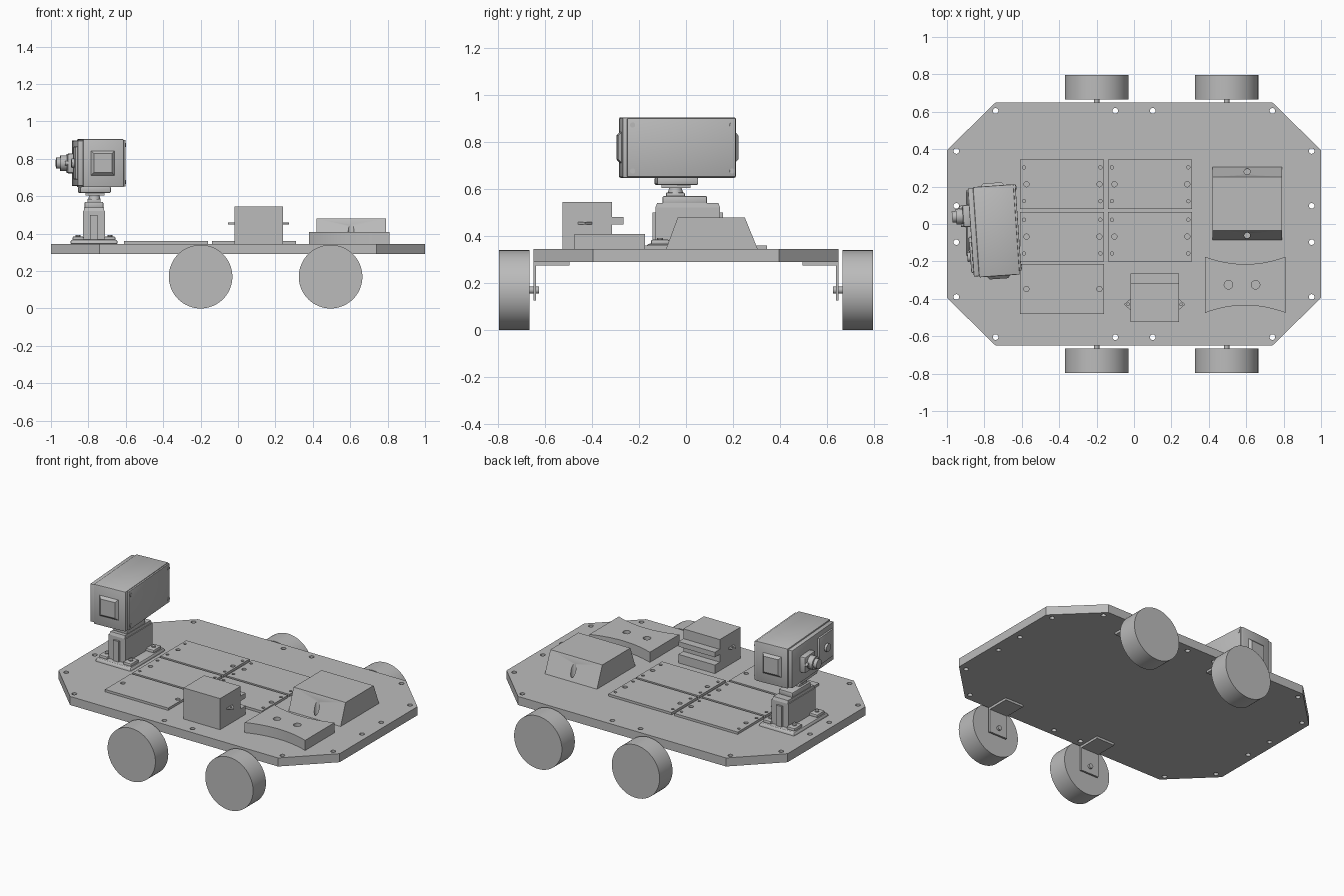
import bpy
import bmesh
import math
from mathutils import Matrix, Vector

if "Cube" in bpy.data.objects:
    bpy.data.objects.remove(bpy.data.objects["Cube"], do_unlink=True)

grey = bpy.data.materials.new("plain grey")
grey.use_nodes = True
grey.diffuse_color = (0.5, 0.5, 0.5, 1)
grey.node_tree.nodes["Principled BSDF"].inputs["Base Color"].default_value = (0.5, 0.5, 0.5, 1)

parts = []
AXES = {
    "z": Matrix.Identity(4),
    # local x, y, z become world y, z, x
    "x": Matrix(((0, 0, 1, 0), (1, 0, 0, 0), (0, 1, 0, 0), (0, 0, 0, 1))),
    # local x, y, z become world z, x, y
    "y": Matrix(((0, 1, 0, 0), (0, 0, 1, 0), (1, 0, 0, 0), (0, 0, 0, 1))),
}


def add(name, bm, frame=None):
    bmesh.ops.recalc_face_normals(bm, faces=bm.faces)
    mesh = bpy.data.meshes.new(name)
    bm.to_mesh(mesh)
    bm.free()
    mesh.materials.append(grey)
    ob = bpy.data.objects.new(name, mesh)
    bpy.context.collection.objects.link(ob)
    if frame:
        ob.matrix_world = frame
    parts.append(ob)
    return ob


def box(name, x, y, z, bevel=0, frame=None, top=1.0, axis="z"):
    """Box from (low, high) pairs; top scales the face at the high end of the axis."""
    bm = bmesh.new()
    bmesh.ops.create_cube(bm, size=1)
    i = "xyz".index(axis)
    for v in bm.verts:
        if v.co[i] > 0:
            keep = v.co[i]
            v.co *= top
            v.co[i] = keep
        v.co = Vector([(a + b) / 2 + c * (b - a) for (a, b), c in zip((x, y, z), v.co)])
    if bevel:
        bmesh.ops.bevel(bm, geom=list(bm.edges), offset=bevel, segments=2,
                        profile=0.5, affect="EDGES")
    return add(name, bm, frame)


def cyl(name, centre, r, length, axis="z", sides=32, frame=None, r2=None):
    bm = bmesh.new()
    bmesh.ops.create_cone(bm, cap_ends=True, segments=sides, radius1=r,
                          radius2=r if r2 is None else r2, depth=length)
    bm.transform(Matrix.Translation(centre) @ AXES[axis])
    return add(name, bm, frame)


def prism(name, outline, lo, hi, axis="z", holes=(), frame=None):
    """Extruded outline with round holes given as (u, v, radius)."""
    curve = bpy.data.curves.new(name, "CURVE")
    curve.dimensions, curve.fill_mode = "2D", "BOTH"
    curve.extrude = (hi - lo) / 2
    loops = [outline]
    for u, v, r in holes:
        loops.append([(u + r * math.cos(math.tau * k / 16), v + r * math.sin(math.tau * k / 16))
                      for k in range(16)])
    for loop in loops:
        s = curve.splines.new("POLY")
        s.points.add(len(loop) - 1)
        for p, (u, v) in zip(s.points, loop):
            p.co = (u, v, 0, 1)
        s.use_cyclic_u = True
    tmp = bpy.data.objects.new(name + "_outline", curve)
    bpy.context.collection.objects.link(tmp)
    mesh = bpy.data.meshes.new_from_object(tmp.evaluated_get(bpy.context.evaluated_depsgraph_get()))
    bm = bmesh.new()
    bm.from_mesh(mesh)
    bpy.data.objects.remove(tmp, do_unlink=True)
    bpy.data.curves.remove(curve)
    bpy.data.meshes.remove(mesh)
    bmesh.ops.remove_doubles(bm, verts=bm.verts, dist=0.0001)
    bm.transform(AXES[axis] @ Matrix.Translation((0, 0, (lo + hi) / 2)))
    return add(name, bm, frame)


DECK = 0.345

# Deck with clipped corners and edge holes
deck_holes = [(sx * u, sy * v, 0.015) for sx in (-1, 1) for sy in (-1, 1)
              for u, v in ((0.74, 0.605), (0.1, 0.605), (0.95, 0.39), (0.95, 0.097))]
prism("deck", [(-1, -0.395), (-0.74, -0.65), (0.74, -0.65), (1, -0.395),
               (1, 0.395), (0.74, 0.65), (-0.74, 0.65), (-1, 0.395)], 0.29, DECK, holes=deck_holes)

# Wheels, axles and angle brackets
for x, end in ((-0.2, "rear"), (0.495, "front")):
    for s, side in ((-1, "right"), (1, "left")):
        tag = f"{end}_{side}"
        cyl("wheel_" + tag, (x, s * 0.731, 0.17), 0.17, 0.131, "y", 64)
        cyl("axle_" + tag, (x, s * 0.655, 0.17), 0.015, 0.06, "y", 16)
        prism("bracket_" + tag, [(s * 0.65, 0.125), (s * 0.65, 0.29), (s * 0.495, 0.29),
                                 (s * 0.495, 0.275), (s * 0.638, 0.275), (s * 0.638, 0.125)],
              x - 0.065, x + 0.065, "x")

# Thin circuit panels
for n, (x0, y0) in enumerate(((-0.61, 0.08), (-0.14, 0.08), (-0.61, -0.2), (-0.14, -0.2), (-0.61, -0.48))):
    x1, y1 = x0 + 0.45, y0 + 0.265
    mid = (y0 + y1) / 2
    holes = [(x, mid, 0.014) for x in (x0 + 0.035, x1 - 0.025)]
    if n < 4:
        holes += [(x, mid + d, 0.009) for x in (x0 + 0.022, x1 - 0.02) for d in (-0.09, 0.09)]
    prism(f"panel_{n + 1}", [(x0, y0), (x1, y0), (x1, y1), (x0, y1)], DECK, 0.36, holes=holes)

# Stepped box with ledges at the back and pointed side tabs
prism("stepped_box_base", [(-0.525, DECK), (-0.265, DECK), (-0.265, 0.4), (-0.315, 0.4),
                           (-0.315, 0.45), (-0.525, 0.45)], -0.02, 0.24, "x")
prism("stepped_box_lid", [(-0.525, 0.45), (-0.265, 0.45), (-0.265, 0.482), (-0.315, 0.482),
                          (-0.315, 0.545), (-0.525, 0.545)], -0.02, 0.24, "x")
for s, side in ((-1, "right"), (1, "left")):
    edge = 0.11 + s * 0.129
    prism("box_tab_" + side, [(edge, -0.46), (edge + s * 0.035, -0.43), (edge, -0.4)],
          0.449, 0.459, holes=[(edge + s * 0.012, -0.43, 0.007)])

# Block with two concave sides
steps = [k / 12 for k in range(13)]
lower = [(0.38 + 0.43 * t, -0.475 + 0.16 * t * (1 - t)) for t in steps]
upper = [(x, -0.65 - y) for x, y in reversed(lower)]
prism("concave_block", lower + upper, DECK, 0.41,
      holes=[(0.505, -0.325, 0.023), (0.65, -0.325, 0.023)])

# Sloped housing, drilled through its two slopes
housing = prism("sloped_housing", [(-0.085, DECK), (0.305, DECK), (0.25, 0.48), (-0.035, 0.48)],
                0.42, 0.79, "x")
cutters = []
for y in (-0.062, 0.28):
    cutter = cyl("housing_drill", (0.605, y, 0.43), 0.016, 0.3, sides=24)
    parts.remove(cutter)
    cutter.hide_render = True
    cutters.append(cutter)
    mod = housing.modifiers.new("drill", "BOOLEAN")
    mod.operation, mod.solver, mod.object = "DIFFERENCE", "EXACT", cutter
drilled = bpy.data.meshes.new_from_object(
    housing.evaluated_get(bpy.context.evaluated_depsgraph_get()))
housing.modifiers.clear()
housing.data = drilled
for cutter in cutters:
    bpy.data.objects.remove(cutter, do_unlink=True)

# Camera mount: foot, lugs, servo body and neck
box("mount_foot", (-0.9, -0.64), (-0.175, 0.185), (DECK, 0.368), 0.01, top=0.94)
for s in (-1, 1):
    for t in (-1, 1):
        x, y = -0.77 + s * 0.085, 0.005 + t * 0.115
        box("mount_lug", (x - 0.03, x + 0.03), (y - 0.04, y + 0.04), (0.36, 0.385), 0.008)
        cyl("mount_screw", (x, y, 0.387), 0.013, 0.01, sides=12)
box("servo_body", (-0.83, -0.71), (-0.13, 0.145), (0.36, 0.522))
box("servo_shoulder", (-0.825, -0.715), (-0.13, 0.145), (0.522, 0.54), top=0.95)
box("servo_rib", (-0.79, -0.75), (-0.142, 0.157), (0.36, 0.5))
box("servo_cap", (-0.82, -0.72), (-0.1, 0.09), (0.535, 0.57), 0.006)
box("neck_arm", (-0.805, -0.735), (-0.085, -0.005), (0.565, 0.585), 0.004)
cyl("neck_joint", (-0.768, -0.045, 0.6), 0.034, 0.04, r2=0.022)
box("neck_plate", (-0.815, -0.715), (-0.105, 0.02), (0.605, 0.62))

# Camera, turned slightly on its mount
cam = Matrix.Translation((-0.745, -0.037, 0)) @ Matrix.Rotation(math.radians(4), 4, "Z")
box("camera_foot", (-0.105, 0.06), (-0.09, 0.085), (0.618, 0.65), 0.006, cam)
box("camera_body", (-0.1, 0.118), (-0.242, 0.242), (0.648, 0.905), 0.006, cam)
box("camera_face", (-0.128, -0.098), (-0.236, 0.236), (0.655, 0.898), 0.005, cam)
box("camera_back_plate", (0.116, 0.128), (-0.222, 0.24), (0.652, 0.901), 0.003, cam)
for y in (-0.2, 0.225):
    for z in (0.677, 0.873):
        cyl("back_plate_screw", (0.129, y, z), 0.011, 0.006, "x", 16, cam)
box("side_pad_left", (-0.06, 0.07), (0.24, 0.257), (0.71, 0.845), 0, cam, 0.75, "y")
pad = box("side_pad_right", (-0.06, 0.07), (0.24, 0.257), (0.71, 0.845), 0, cam, 0.75, "y")
pad.data.transform(Matrix.Scale(-1, 4, (0, 1, 0)))
pad.data.flip_normals()

# Lens and sensor window on the camera face
box("lens_base", (-0.165, -0.12), (0.03, 0.15), (0.722, 0.828), 0.012, cam)
cyl("lens_barrel", (-0.18, 0.09, 0.777), 0.042, 0.04, "x", 32, cam)
cyl("lens_tip", (-0.205, 0.09, 0.777), 0.03, 0.034, "x", 32, cam)
for y in (0.045, 0.135):
    cyl("lens_knob", (-0.168, y, 0.777), 0.012, 0.02, "x", 16, cam)
box("sensor_window", (-0.14, -0.125), (-0.215, -0.05), (0.69, 0.865), 0.004, cam)
cyl("sensor_eye", (-0.145, -0.13, 0.777), 0.025, 0.02, "x", 24, cam)

# Smooth round surfaces, keep corners sharp
bpy.ops.object.select_all(action="DESELECT")
for ob in parts:
    ob.select_set(True)
bpy.context.view_layer.objects.active = parts[0]
bpy.ops.object.shade_smooth_by_angle(angle=math.radians(30))
